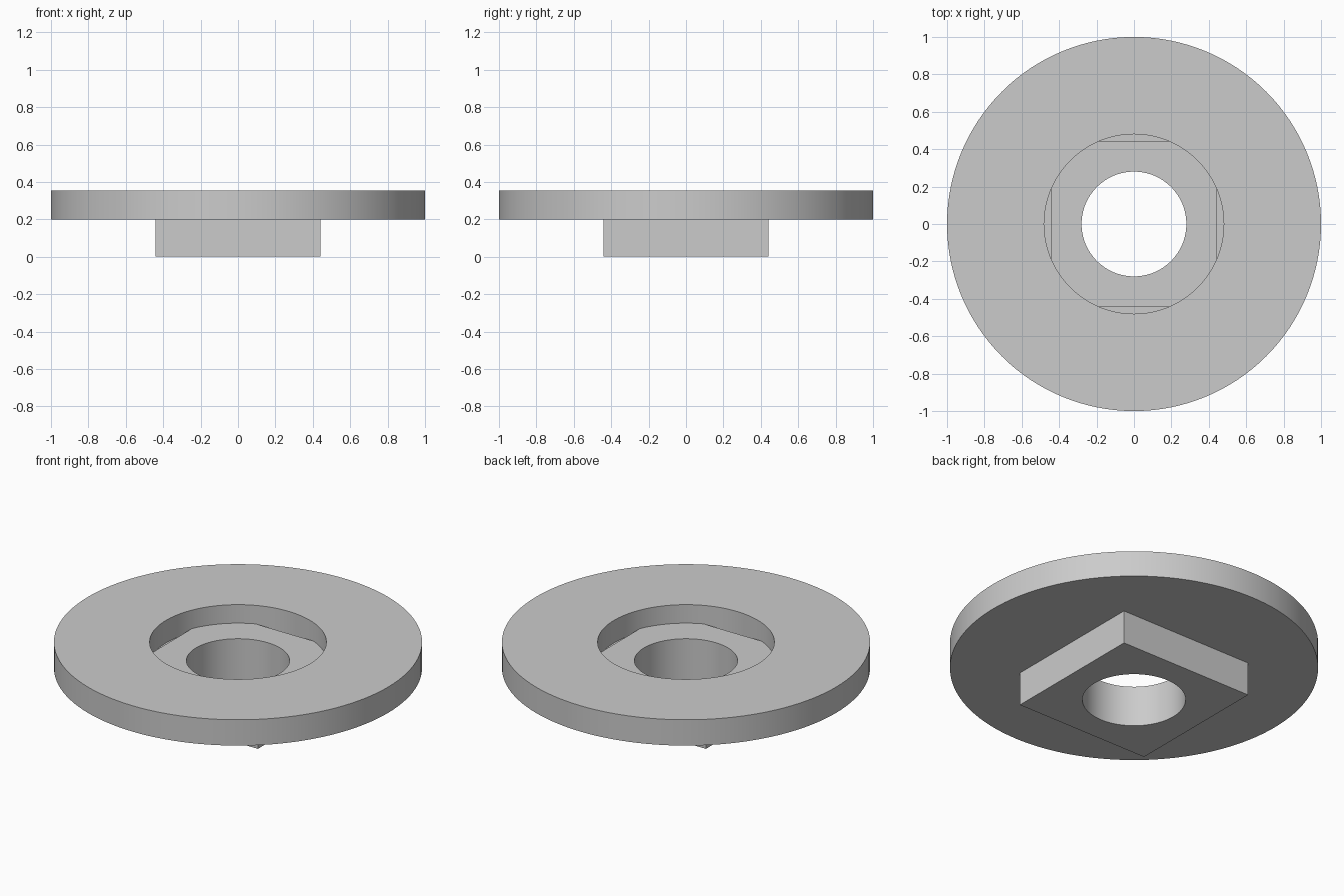
import bpy
import math

cube = bpy.data.objects.get("Cube")
if cube:
    bpy.data.objects.remove(cube, do_unlink=True)

PLATE_BOTTOM, PLATE_TOP = 0.2, 0.355
POCKET_FLOOR, BLOCK_TOP = 0.22, 0.244

grey = bpy.data.materials.new("plain grey")
grey.use_nodes = True
colour = (0.6, 0.6, 0.6, 1)
grey.diffuse_color = colour
grey.node_tree.nodes["Principled BSDF"].inputs["Base Color"].default_value = colour


def finish(name):
    obj = bpy.context.object
    obj.name = name
    obj.data.materials.append(grey)
    return obj


def disc(name, radius, low, high):
    bpy.ops.mesh.primitive_cylinder_add(
        vertices=128, radius=radius, depth=high - low,
        location=(0, 0, (low + high) / 2))
    return finish(name)


def combine(target, other, operation):
    """Merge or cut with another solid, then discard it."""
    mod = target.modifiers.new(operation.lower(), 'BOOLEAN')
    mod.operation = operation
    mod.solver = 'EXACT'
    mod.object = other
    bpy.context.view_layer.objects.active = target
    bpy.ops.object.modifier_apply(modifier=mod.name)
    bpy.data.objects.remove(other, do_unlink=True)


# Round plate with a shallow round pocket in its top
flange = disc("flanged_washer", 1, PLATE_BOTTOM, PLATE_TOP)
combine(flange, disc("pocket", 0.48, POCKET_FLOOR, 0.5), 'DIFFERENCE')

# Square locating block, standing slightly proud of the pocket floor
bpy.ops.mesh.primitive_cube_add(size=1, location=(0, 0, BLOCK_TOP / 2))
block = finish("square_block")
block.scale = (0.88, 0.88, BLOCK_TOP)
combine(flange, block, 'UNION')

# Central bore through everything
combine(flange, disc("bore", 0.28, -0.2, 0.6), 'DIFFERENCE')

bpy.ops.object.select_all(action='DESELECT')
flange.select_set(True)
bpy.context.view_layer.objects.active = flange
bpy.ops.object.shade_smooth_by_angle(angle=math.radians(30))
